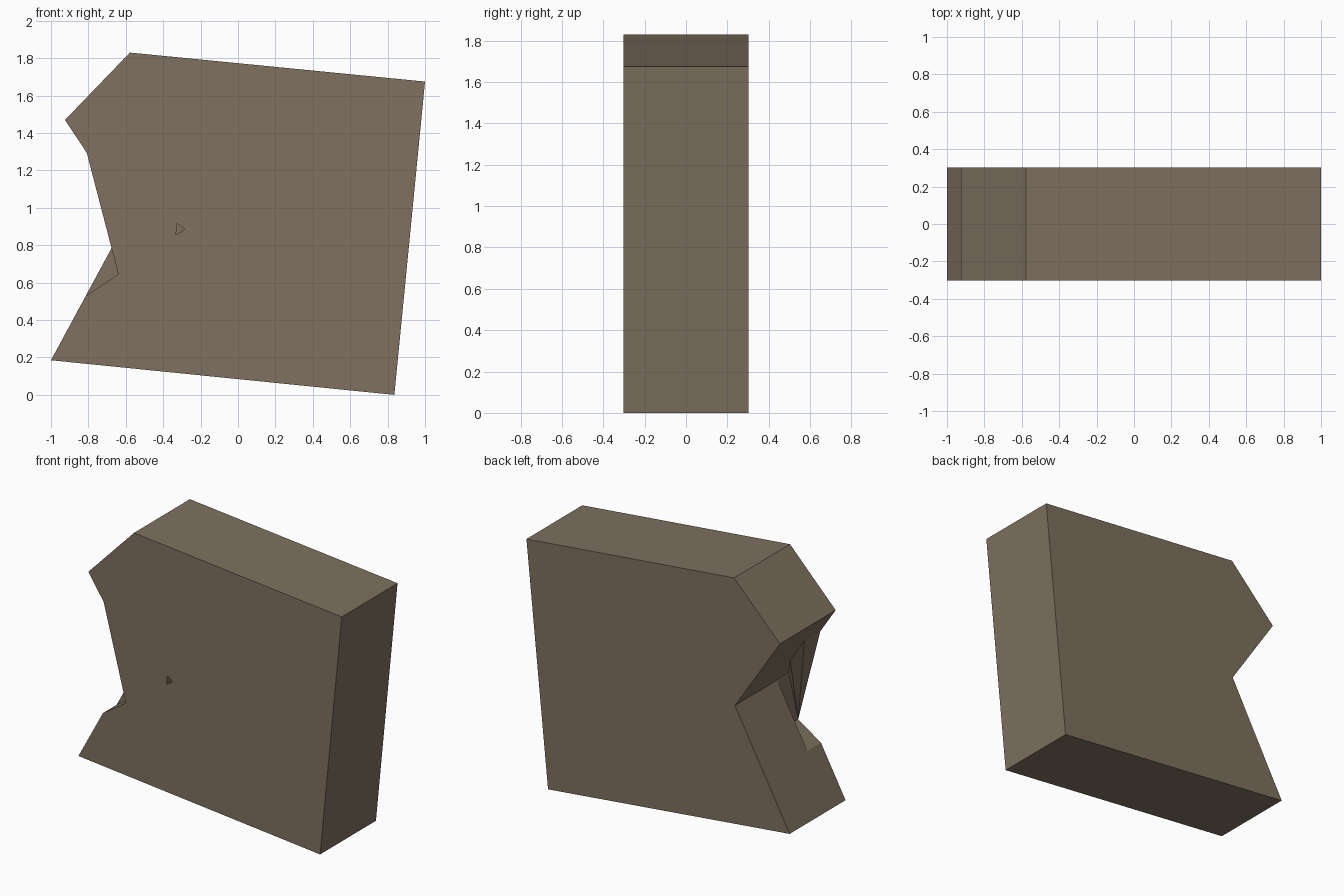
import bpy, bmesh

if "Cube" in bpy.data.objects:
    bpy.data.objects.remove(bpy.data.objects["Cube"])

Y = 0.303  # half thickness of the slab

stone = bpy.data.materials.new("brown stone")
stone.diffuse_color = (0.209, 0.165, 0.115, 1)
stone.use_nodes = True
stone.node_tree.nodes["Principled BSDF"].inputs["Base Color"].default_value = stone.diffuse_color


def finish(name, bm):
    bmesh.ops.recalc_face_normals(bm, faces=bm.faces)
    mesh = bpy.data.meshes.new(name)
    bm.to_mesh(mesh)
    bm.free()
    mesh.materials.append(stone)
    ob = bpy.data.objects.new(name, mesh)
    bpy.context.collection.objects.link(ob)
    return ob


def prism(name, profile, y0, y1):
    """Extrude an x-z profile from y0 to y1."""
    bm = bmesh.new()
    face = bm.faces.new([bm.verts.new((x, y0, z)) for x, z in profile])
    ext = bmesh.ops.extrude_face_region(bm, geom=[face])
    for v in ext["geom"]:
        if isinstance(v, bmesh.types.BMVert):
            v.co.y = y1
    return finish(name, bm)


def hull(name, points):
    bm = bmesh.new()
    bmesh.ops.convex_hull(bm, input=[bm.verts.new(p) for p in points])
    return finish(name, bm)


def combine(target, other, operation):
    mod = target.modifiers.new(operation, 'BOOLEAN')
    mod.object, mod.operation, mod.solver = other, operation, 'EXACT'
    bpy.context.view_layer.objects.active = target
    bpy.ops.object.modifier_apply(modifier=mod.name)
    bpy.data.objects.remove(other)


# Tilted slab with a V-shaped break in its left side
slab = prism("broken_slab", [(-1, 0.185), (0.836, 0), (1, 1.675), (-0.578, 1.83),
                             (-0.925, 1.47), (-0.584, 0.955)], -Y, Y)

# Chipped hollow low on the front of the break
chip = prism("chip_cutter", [(-0.85, 0.505), (-0.805, 0.535), (-0.64, 0.645),
                             (-0.587, 0.95), (-0.68, 0.95)], -Y - 0.05, -0.155)
combine(slab, chip, 'DIFFERENCE')

# Leftover shard bridging the front of the break
shard = hull("shard", [(-0.81, -Y, 1.3), (-0.64, -Y, 0.645), (-0.56, -Y, 0.955),
                       (-0.7, -Y, 1.2), (-0.81, -0.13, 1.3), (-0.7, -0.13, 1.13)])
combine(slab, shard, 'UNION')

# Tiny pit in the front face
pit = prism("pit_cutter", [(-0.325, 0.916), (-0.285, 0.885), (-0.332, 0.856)],
            -Y - 0.02, -Y + 0.04)
combine(slab, pit, 'DIFFERENCE')
